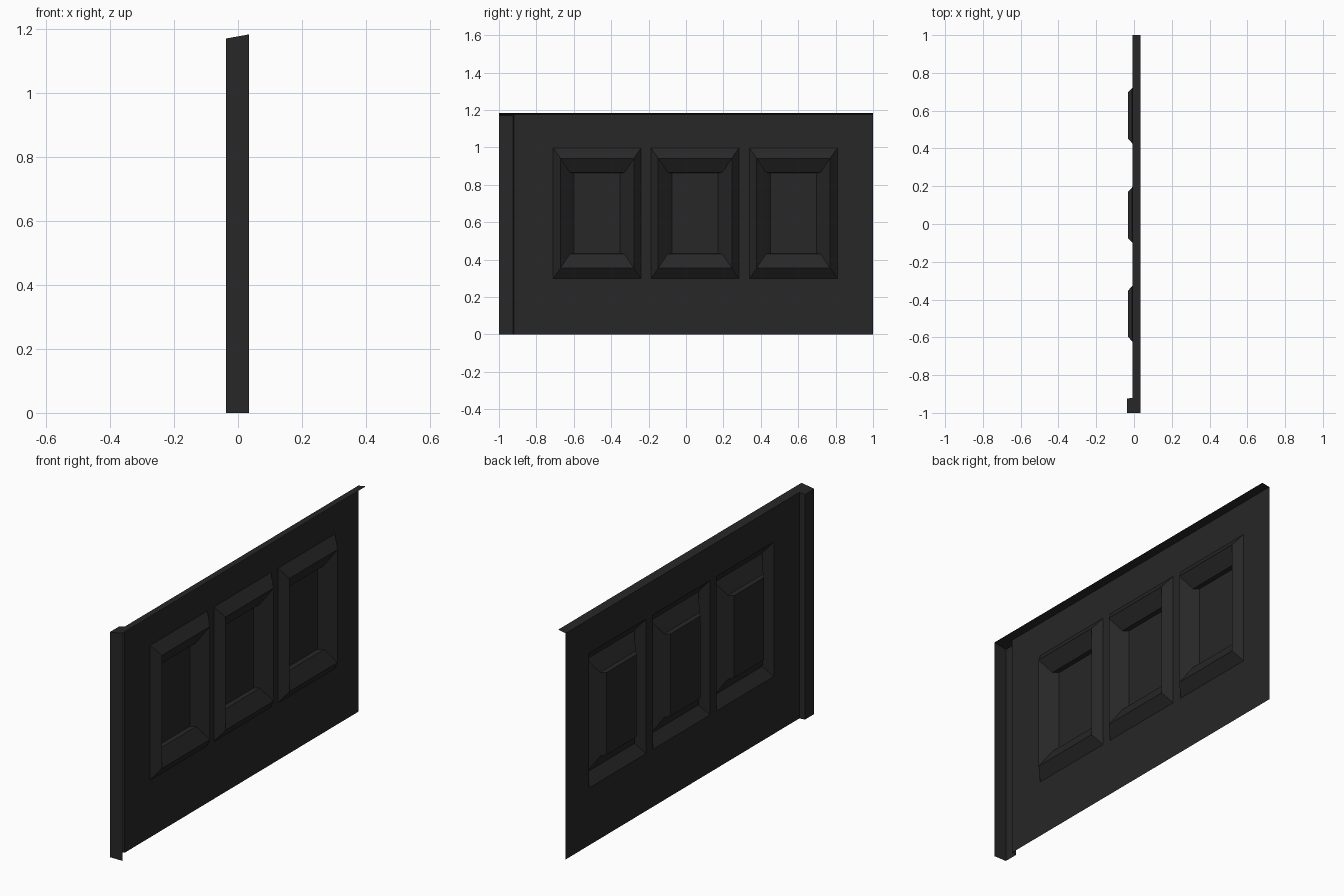
import bpy, bmesh

if "Cube" in bpy.data.objects:
    bpy.data.objects.remove(bpy.data.objects["Cube"])

# single dark colour
mat = bpy.data.materials.new("charcoal")
mat.diffuse_color = (0.02, 0.02, 0.02, 1)
mat.use_nodes = True
mat.node_tree.nodes["Principled BSDF"].inputs["Base Color"].default_value = mat.diffuse_color

SHEET = -0.008              # x of the flat sheet
FRONT, BACK = 0.035, -0.037  # x limits of the folded edges
CZ = 0.648                  # panel centre height
CENTRES = (-0.475, 0.048, 0.574)


def top(x):
    """Sloping top edge."""
    return 1.177 + 0.18 * x


def make(name, quads):
    """Build one object from a list of polygons, welding shared corners."""
    bm = bmesh.new()
    for q in quads:
        bm.faces.new([bm.verts.new(p) for p in q])
    bmesh.ops.remove_doubles(bm, verts=bm.verts, dist=1e-5)
    bmesh.ops.recalc_face_normals(bm, faces=bm.faces)
    # sheet metal shows its +x side first
    big = max(bm.faces, key=lambda f: f.calc_area())
    if big.normal.x < 0:
        bmesh.ops.reverse_faces(bm, faces=bm.faces)
    me = bpy.data.meshes.new(name)
    bm.to_mesh(me)
    bm.free()
    me.materials.append(mat)
    ob = bpy.data.objects.new(name, me)
    bpy.context.collection.objects.link(ob)


def rect(cy, hy, hz, x):
    return [(x, cy + a * hy, CZ + b * hz)
            for a, b in ((-1, -1), (1, -1), (1, 1), (-1, 1))]


# flat sheet with a hole for each pressed panel
HY, HZ = 0.235, 0.35
ys = [-0.92] + [c + s * HY for c in CENTRES for s in (-1, 1)] + [1.0]
zs = [0, CZ - HZ, CZ + HZ, top(SHEET)]
quads = []
for i in range(len(ys) - 1):
    for j in range(3):
        if i % 2 == 1 and j == 1:
            continue
        a, b, c, d = ys[i], ys[i + 1], zs[j], zs[j + 1]
        quads.append([(SHEET, a, c), (SHEET, b, c), (SHEET, b, d), (SHEET, a, d)])
make("door_sheet", quads)

# pressed panels: raised rim, sloping frame, sunken centre
for n, cy in enumerate(CENTRES):
    rings = [rect(cy, HY, HZ, SHEET),
             rect(cy, 0.197, 0.294, 0.033),
             rect(cy, 0.146, 0.218, -0.010),
             rect(cy, 0.123, 0.214, -0.031)]
    quads = [rings[-1]]
    for r, s in zip(rings, rings[1:]):
        for k in range(4):
            m = (k + 1) % 4
            quads.append([r[k], r[m], s[m], s[k]])
    make("pressed_panel_%d" % (n + 1), quads)

# folded channel along one end
path = [(FRONT, -1), (BACK, -1), (BACK, -0.925), (SHEET, -0.92)]
make("end_channel", [[(a[0], a[1], 0), (b[0], b[1], 0),
                      (b[0], b[1], top(b[0])), (a[0], a[1], top(a[0]))]
                     for a, b in zip(path, path[1:])])

# sloping lip along the top, widened over the channel
make("top_lip", [
    [(SHEET, -0.92, top(SHEET)), (FRONT, -0.92, top(FRONT)),
     (FRONT, 1, top(FRONT)), (SHEET, 1, top(SHEET))],
    [(BACK, -1, top(BACK)), (FRONT, -1, top(FRONT)), (FRONT, -0.92, top(FRONT)),
     (SHEET, -0.92, top(SHEET)), (BACK, -0.925, top(BACK))]])
